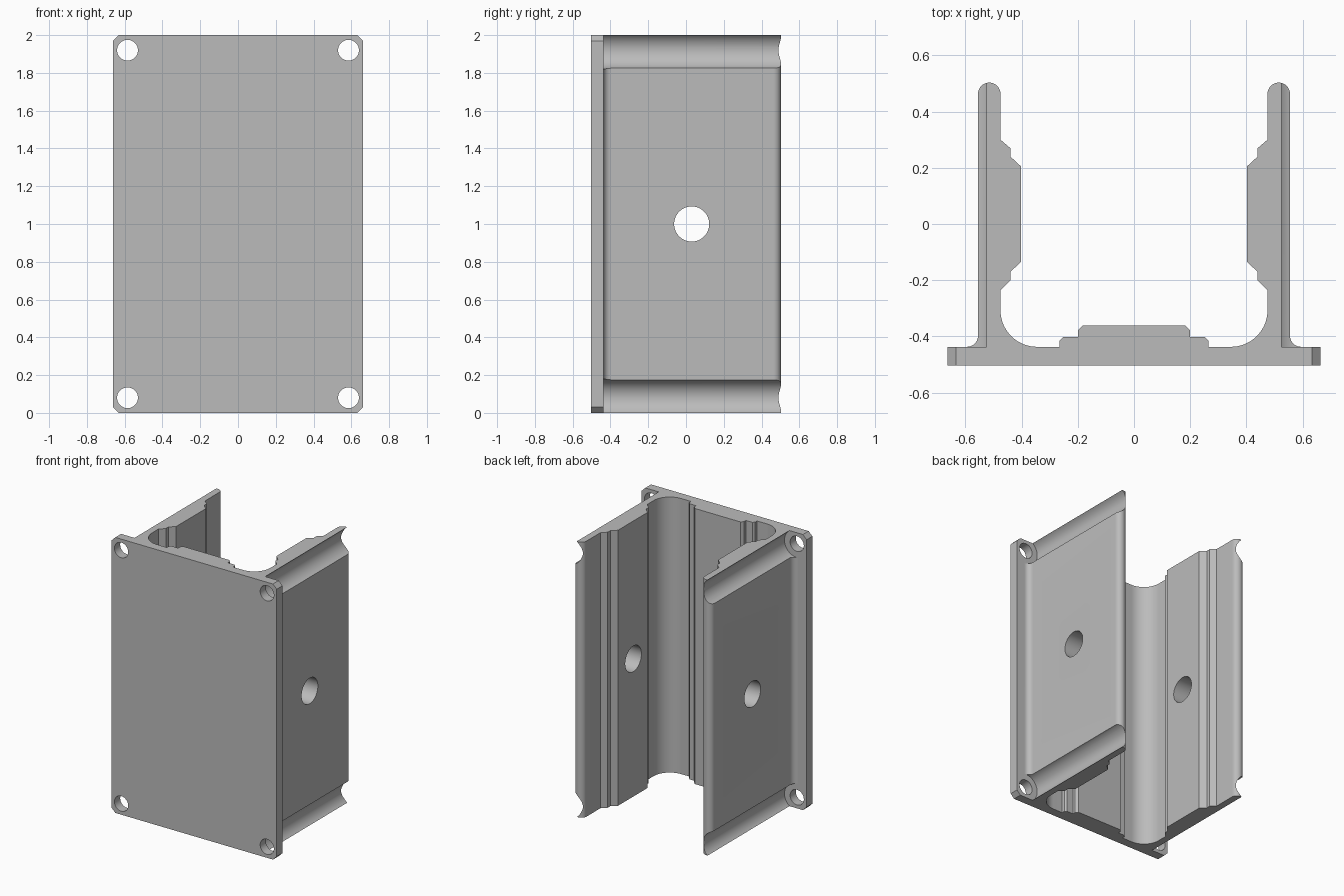
import bpy, bmesh, math
from mathutils import Matrix, Vector

old = bpy.data.objects.get("Cube")
if old:
    bpy.data.objects.remove(old, do_unlink=True)

metal = bpy.data.materials.new("plain grey")
metal.use_nodes = True
GREY = (0.5, 0.5, 0.5, 1)
metal.diffuse_color = GREY
metal.node_tree.nodes["Principled BSDF"].inputs["Base Color"].default_value = GREY

HEIGHT, HALF_W, FRONT, PLATE_BACK = 2.0, 0.663, -0.503, -0.437


def arc(cx, cy, r, start, end, steps):
    angles = [math.radians(start + (end - start) * i / steps) for i in range(steps + 1)]
    return [(cx + r * math.cos(a), cy + r * math.sin(a)) for a in angles]


def make_object(name, bm):
    bmesh.ops.recalc_face_normals(bm, faces=bm.faces)
    mesh = bpy.data.meshes.new(name)
    bm.to_mesh(mesh)
    bm.free()
    mesh.materials.append(metal)
    ob = bpy.data.objects.new(name, mesh)
    bpy.context.collection.objects.link(ob)
    return ob


# Half of the channel cross-section, from the plate edge round to the centre rib
half = [(HALF_W, FRONT), (HALF_W, PLATE_BACK)]
half += arc(0.595, -0.397, 0.04, 270, 180, 10)      # outer fillet
half += arc(0.515, 0.463, 0.04, 0, 180, 24)         # rounded wall tip
half += [(0.475, 0.30), (0.44, 0.27), (0.44, 0.24), (0.402, 0.205),
         (0.402, -0.135), (0.44, -0.17), (0.44, -0.20), (0.475, -0.235)]
half += arc(0.345, -0.307, 0.13, 0, -90, 20)        # inner fillet
half += [(0.265, PLATE_BACK), (0.265, -0.415), (0.252, -0.402),
         (0.2, -0.402), (0.2, -0.379), (0.183, -0.362)]
outline = half + [(-x, y) for x, y in reversed(half)]

# Extruded channel
bm = bmesh.new()
face = bm.faces.new([bm.verts.new((x, y, 0)) for x, y in outline])
top = bmesh.ops.extrude_face_region(bm, geom=[face])["geom"]
bmesh.ops.translate(bm, vec=(0, 0, HEIGHT),
                    verts=[v for v in top if isinstance(v, bmesh.types.BMVert)])
bracket = make_object("channel_bracket", bm)


def cut(bm):
    cutter = make_object("cutter", bm)
    cutter.hide_render = True
    mod = bracket.modifiers.new("cut", "BOOLEAN")
    mod.operation, mod.solver, mod.object = "DIFFERENCE", "EXACT", cutter
    bpy.context.view_layer.objects.active = bracket
    bpy.ops.object.modifier_apply(modifier=mod.name)
    bpy.data.objects.remove(cutter, do_unlink=True)


def cut_cylinder(start, end, radius):
    start, end = Vector(start), Vector(end)
    turn = (end - start).to_track_quat("Z", "Y").to_matrix().to_4x4()
    bm = bmesh.new()
    bmesh.ops.create_cone(bm, cap_ends=True, segments=64, radius1=radius, radius2=radius,
                          depth=(end - start).length,
                          matrix=Matrix.Translation((start + end) / 2) @ turn)
    cut(bm)


# Corner screw holes, clearance grooves and plate corner chamfers
for sx in (-1, 1):
    for sz in (-1, 1):
        x, z = sx * 0.585, 1 + sz * 0.92
        cut_cylinder((x, PLATE_BACK, z), (x, 0.7, z), 0.1)
        cut_cylinder((x, -0.7, z), (x, -0.3, z), 0.055)
        bm = bmesh.new()
        place = Matrix.Translation((sx * (HALF_W + 0.0557), -0.5, 1 + sz * 1.0557))
        bmesh.ops.create_cube(bm, size=0.2,
                              matrix=place @ Matrix.Rotation(math.radians(45), 4, "Y"))
        cut(bm)

# Cross hole through both walls
cut_cylinder((-1, 0.03, 1), (1, 0.03, 1), 0.093)

bpy.ops.object.select_all(action="DESELECT")
bracket.select_set(True)
bpy.context.view_layer.objects.active = bracket
bpy.ops.object.shade_smooth_by_angle(angle=math.radians(25))
